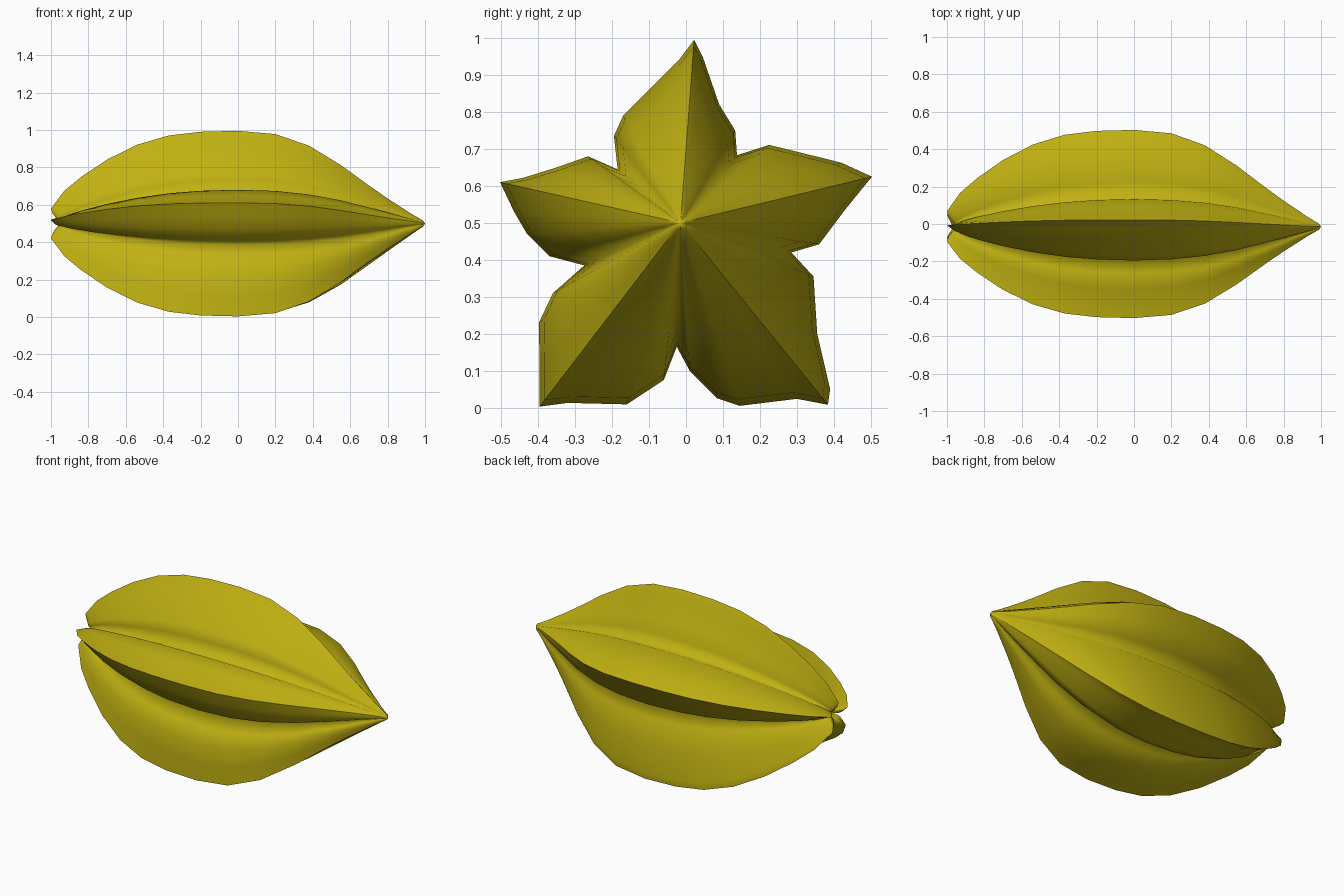
import bpy, bmesh
from mathutils import Vector

if "Cube" in bpy.data.objects:
    bpy.data.objects.remove(bpy.data.objects["Cube"])

# Cross-section (y, z) of each rib, from valley up to ridge and down to the next valley.
# Each rib: (valley point, rising flank, ridge, falling flank)
RIBS = [
    ((.138, .683), [(.133, .75), (.09, .82), (.045, .95)], (.022, .995),
     [(-.02, .94), (-.17, .79), (-.195, .735)]),
    ((-.185, .645), [(-.265, .68), (-.35, .65), (-.44, .622)], (-.503, .61),
     [(-.465, .53), (-.43, .47), (-.37, .41)]),
    ((-.275, .385), [(-.36, .31), (-.398, .23), (-.396, .11)], (-.396, .003),
     [(-.32, .013), (-.16, .009), (-.06, .075)]),
    ((-.025, .165), [(.01, .1), (.085, .025), (.145, .005), (.3, .024)], (.384, .008),
     [(.39, .05), (.355, .2), (.345, .355)]),
    ((.285, .42), [(.36, .442), (.43, .535)], (.503, .625),
     [(.42, .663), (.225, .711)]),
]
# Stations along the fruit: ridge x, ridge scale, valley x, valley scale
STATIONS = [
    (-.965, .05, -.935, .03), (-.99, .10, -.945, .05), (-1.0, .16, -.945, .08),
    (-.98, .215, -.93, .12), (-.93, .35, -.90, .20), (-.84, .50, -.83, .34),
    (-.70, .69, -.70, .53), (-.54, .85, -.54, .72), (-.37, .95, -.37, .87),
    (-.20, .99, -.20, .96), (0, 1, 0, 1), (.20, .965, .20, .965),
    (.38, .84, .38, .87), (.55, .63, .55, .71), (.70, .41, .70, .50),
    (.80, .27, .80, .35), (.93, .10, .93, .14), (.99, .03, .99, .04),
]
CENTRE = Vector((-.015, .5))

# Flatten the ribs into one ring: (offset from the axis, ridge weight 0..1)
ring, ridge_ids = [], []
for i, (valley, up, ridge, down) in enumerate(RIBS):
    following = RIBS[(i + 1) % len(RIBS)][0]
    top = (Vector(ridge) - CENTRE).length
    ridge_ids.append(len(ring) + 1 + len(up))
    for j, p in enumerate([valley] + up + [ridge] + down):
        base = valley if j <= len(up) else following
        low = (Vector(base) - CENTRE).length
        off = Vector(p) - CENTRE
        ring.append((off, min(1, max(0, (off.length - low) / (top - low)))))

# Loft the ring through the stations, with a dimpled stem end and a pointed tip
bm = bmesh.new()
loops = []
for xr, sr, xv, sv in STATIONS:
    loop = []
    for off, w in ring:
        q = CENTRE + off * (sv + (sr - sv) * w)
        loop.append(bm.verts.new((xv + (xr - xv) * w, q.x, q.y)))
    loops.append(loop)
n = len(ring)
for a, b in zip(loops, loops[1:]):
    for k in range(n):
        bm.faces.new((a[k], a[(k + 1) % n], b[(k + 1) % n], b[k]))
for loop, x in ((loops[0], -.93), (loops[-1], 1.0)):
    tip = bm.verts.new((x, CENTRE.x, CENTRE.y))
    for k in range(n):
        bm.faces.new((loop[k], loop[(k + 1) % n], tip))
bmesh.ops.recalc_face_normals(bm, faces=bm.faces)

# Smooth flanks with crisp ridge lines
for f in bm.faces:
    f.smooth = True
for k in ridge_ids:
    for a, b in zip(loops, loops[1:]):
        bm.edges.get((a[k], b[k])).smooth = False

mesh = bpy.data.meshes.new("star_fruit")
bm.to_mesh(mesh)
bm.free()
fruit = bpy.data.objects.new("star_fruit", mesh)
bpy.context.collection.objects.link(fruit)

skin = bpy.data.materials.new("yellow_skin")
skin.diffuse_color = (.53, .44, .006, 1)
skin.use_nodes = True
skin.node_tree.nodes["Principled BSDF"].inputs["Base Color"].default_value = skin.diffuse_color
mesh.materials.append(skin)
